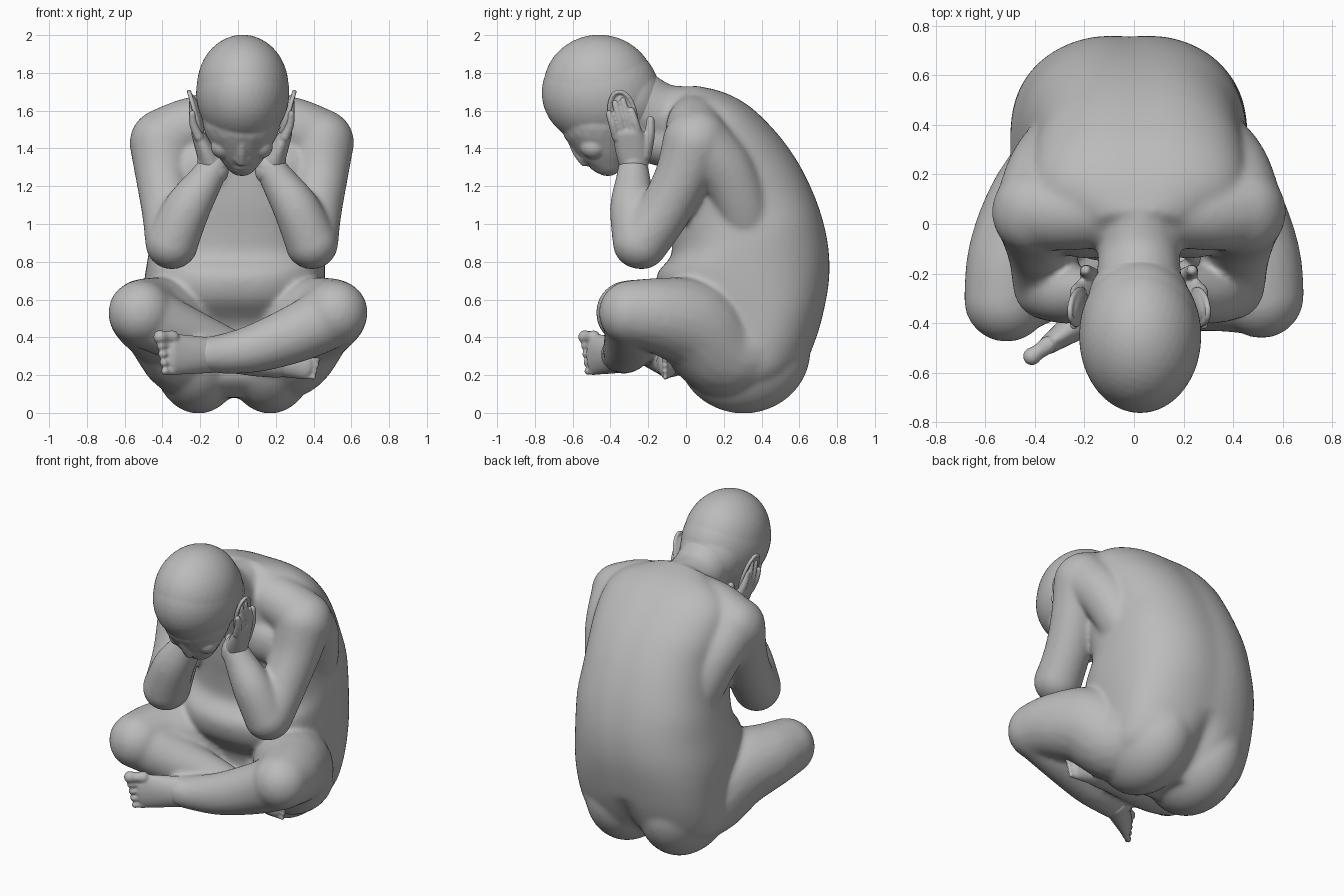
import bpy, bmesh, math
from mathutils import Vector, Matrix, Euler

if "Cube" in bpy.data.objects:
    bpy.data.objects.remove(bpy.data.objects["Cube"], do_unlink=True)

clay = bpy.data.materials.new("grey clay")
clay.use_nodes = True
clay.diffuse_color = (0.5, 0.5, 0.5, 1)
clay.node_tree.nodes["Principled BSDF"].inputs["Base Color"].default_value = (0.5, 0.5, 0.5, 1)
CX = 0.02   # centre line of the upper body


def spline(rows, steps):
    """Catmull-Rom through rows of equal length."""
    out = []
    for i in range(len(rows) - 1):
        a, b = rows[max(i - 1, 0)], rows[i]
        c, d = rows[i + 1], rows[min(i + 2, len(rows) - 1)]
        for k in range(steps):
            t = k / steps
            out.append([0.5 * (2 * q + (r - p) * t + (2 * p - 5 * q + 4 * r - s) * t * t
                               + (3 * q - p - 3 * r + s) * t ** 3)
                        for p, q, r, s in zip(a, b, c, d)])
    return out + [list(rows[-1])]


def blob(bm, loc, radii, rot=(0, 0, 0), detail=3):
    m = Matrix.LocRotScale(Vector(loc), Euler(rot), Vector(radii))
    bmesh.ops.create_icosphere(bm, subdivisions=detail, radius=1, matrix=m)


def limb(bm, rows, steps=9):
    """Rounded limb through (x, y, z, radius) rows."""
    for x, y, z, r in spline(rows, steps):
        blob(bm, (x, y, z), (r, r, r), detail=3 if r > 0.05 else 2)


def mirrored(rows, s, cx=CX):
    return [(cx + s * r[0], *r[1:]) for r in rows]


def skin(name, bm, voxel, smooth):
    """Fuse overlapping volumes into one smooth skin."""
    me = bpy.data.meshes.new(name)
    bmesh.ops.recalc_face_normals(bm, faces=bm.faces)
    bm.to_mesh(me)
    bm.free()
    me.materials.append(clay)
    ob = bpy.data.objects.new(name, me)
    bpy.context.collection.objects.link(ob)
    rm = ob.modifiers.new("fuse", 'REMESH')
    rm.mode = 'VOXEL'
    rm.voxel_size = voxel
    rm.use_smooth_shade = True
    sm = ob.modifiers.new("soften", 'SMOOTH')
    sm.factor = 0.5
    sm.iterations = smooth


# torso: sections from a front point (y, z) to a back point (y, z), half width, centre x
body = bmesh.new()
sections = [
    (0.14, 0.08, 0.45, 0.08, 0.30, -0.02),
    (0.03, 0.17, 0.60, 0.20, 0.43, -0.02),
    (0.01, 0.28, 0.68, 0.35, 0.465, -0.02),
    (-0.01, 0.46, 0.737, 0.55, 0.475, -0.02),
    (-0.13, 0.60, 0.765, 0.72, 0.48, -0.02),
    (-0.155, 0.73, 0.76, 0.88, 0.47, -0.01),
    (-0.08, 0.83, 0.725, 1.04, 0.455, 0.0),
    (-0.08, 0.95, 0.665, 1.20, 0.435, 0.01),
    (-0.10, 1.10, 0.585, 1.35, 0.43, CX),
    (-0.11, 1.25, 0.48, 1.49, 0.44, CX),
    (-0.11, 1.38, 0.34, 1.625, 0.43, CX),
    (-0.11, 1.48, 0.20, 1.70, 0.36, CX),
    (-0.12, 1.55, 0.05, 1.735, 0.18, CX),
]
N = 64
rings = []
for fy, fz, by, bz, w, cx in spline(sections, 4):
    c = Vector((cx, (fy + by) / 2, (fz + bz) / 2))
    v = Vector((0, (by - fy) / 2, (bz - fz) / 2))
    cleft = max(0, 1 - bz / 0.45)
    ring = []
    for i in range(N):
        a = 2 * math.pi * i / N
        ca, sa = math.cos(a), math.sin(a)
        x = math.copysign(abs(ca) ** 0.82, ca) * w
        d = math.copysign(abs(sa) ** 0.82, sa)
        if d > 0:   # spine groove, deepening to the cleft
            d -= 0.02 * math.exp(-(x / 0.09) ** 2) + 0.45 * cleft * math.exp(-(x / 0.06) ** 2)
        ring.append(body.verts.new(c + v * d + Vector((x, 0, 0))))
    rings.append(ring)
for r0, r1 in zip(rings, rings[1:]):
    for i in range(N):
        j = (i + 1) % N
        body.faces.new((r0[i], r0[j], r1[j], r1[i]))
body.faces.new(rings[0])
body.faces.new(rings[-1])

# neck and throat
limb(body, [(CX, 0.06, 1.56, 0.17), (CX, -0.12, 1.575, 0.167), (CX, -0.26, 1.64, 0.178)])
limb(body, [(CX, -0.03, 1.44, 0.16), (CX, -0.15, 1.45, 0.14), (CX, -0.27, 1.47, 0.125)])

for s in (-1, 1):
    # buttock
    blob(body, (-0.02 + s * 0.19, 0.305, 0.333), (0.25, 0.355, 0.337), detail=4)
    # shoulder slope, shoulder blade, chest and arm
    limb(body, mirrored([(0.12, 0.06, 1.54, 0.155), (0.28, 0.05, 1.51, 0.158),
                         (0.42, 0.06, 1.44, 0.17)], s))
    limb(body, mirrored([(0.41, 0.08, 1.42, 0.17), (0.38, 0.21, 1.28, 0.155),
                         (0.32, 0.30, 1.08, 0.15), (0.23, 0.34, 0.90, 0.16)], s))
    blob(body, (CX + s * 0.20, -0.05, 1.29), (0.18, 0.09, 0.14))
    limb(body, mirrored([(0.42, 0.05, 1.43, 0.176), (0.415, -0.02, 1.25, 0.148),
                         (0.39, -0.12, 1.06, 0.14), (0.37, -0.235, 0.90, 0.142)], s))
    limb(body, mirrored([(0.37, -0.25, 0.90, 0.139), (0.29, -0.28, 1.08, 0.124),
                         (0.20, -0.28, 1.22, 0.096), (0.15, -0.28, 1.30, 0.081)], s))
    # hip and thigh
    limb(body, mirrored([(0.17, 0.40, 0.38, 0.26), (0.265, 0.20, 0.325, 0.245),
                         (0.37, 0.04, 0.465, 0.24), (0.475, -0.14, 0.515, 0.20),
                         (0.515, -0.29 - 0.015 * (s < 0), 0.53, 0.173)], s, 0), 11)

# crossed shins, left one in front
limb(body, [(0.51, -0.28, 0.52, 0.17), (0.32, -0.28, 0.425, 0.155), (0.10, -0.31, 0.345, 0.13),
            (-0.06, -0.335, 0.315, 0.108), (-0.16, -0.36, 0.31, 0.094)])
limb(body, [(-0.51, -0.29, 0.52, 0.17), (-0.32, -0.22, 0.43, 0.155), (-0.08, -0.14, 0.34, 0.122),
            (0.10, -0.10, 0.285, 0.094), (0.22, -0.09, 0.265, 0.082)])
skin("body", body, 0.013, 18)

# head
head = bmesh.new()
limb(head, [(CX, -0.20, 1.575, 0.155), (CX, -0.27, 1.58, 0.155)])
blob(head, (CX + 0.005, -0.452, 1.695), (0.247, 0.312, 0.28), detail=4)
blob(head, (CX + 0.005, -0.46, 1.725), (0.243, 0.295, 0.277), detail=4)
blob(head, (CX, -0.31, 1.66), (0.205, 0.195, 0.20), detail=4)                  # nape
limb(head, [(CX, -0.46, 1.56, 0.21), (CX, -0.44, 1.44, 0.15), (CX, -0.415, 1.345, 0.092)], 14)
limb(head, [(CX, -0.60, 1.425, 0.022), (CX, -0.572, 1.375, 0.026), (CX, -0.535, 1.332, 0.03)])
for dz in (0, -0.022):   # lips
    blob(head, (CX, -0.487 - dz, 1.302 + dz * 0.7), (0.048, 0.02, 0.014), (0.7, 0, 0))
for s in (-1, 1):
    blob(head, (CX + s * 0.028, -0.535, 1.345), (0.02, 0.022, 0.018))          # nostril
    blob(head, (CX + s * 0.085, -0.558, 1.435), (0.04, 0.022, 0.016), (0.7, 0, 0))  # eyelid
    blob(head, (CX + s * 0.10, -0.49, 1.41), (0.065, 0.07, 0.065))             # cheek
skin("head", head, 0.0085, 6)

for s, side in ((-1, "right"), (1, "left")):
    # ear: shell with a raised rim
    ear = bmesh.new()
    blob(ear, (CX + s * 0.235, -0.335, 1.575), (0.022, 0.065, 0.115), (0.15, s * 0.25, 0))
    rim = []
    for i in range(9):
        a = math.radians(-70 + 38 * i)
        dz = 0.12 * math.sin(a)
        rim.append((0.245 + 0.28 * dz, -0.335 + 0.068 * math.cos(a) - 0.15 * dz, 1.58 + dz, 0.013))
    limb(ear, mirrored(rim, s), 6)
    skin(side + "_ear", ear, 0.007, 2)

    # hand: palm, four fingers and thumb
    hand = bmesh.new()
    limb(hand, mirrored([(0.145, -0.28, 1.28, 0.076), (0.165, -0.28, 1.33, 0.071)], s), 5)
    for k in range(16):
        t = k / 15
        blob(hand, (CX + s * (0.168 + 0.062 * t), -0.277 - 0.025 * t, 1.33 + 0.14 * t),
             (0.06 - 0.025 * t, 0.083 + 0.005 * math.sin(math.pi * t), 0.05), (0, s * 0.35, 0))
    for base_y, tip_y, tip_z in ((-0.368, -0.408, 1.585), (-0.328, -0.375, 1.64),
                                 (-0.288, -0.334, 1.655), (-0.249, -0.288, 1.60)):
        limb(hand, mirrored([(0.228, base_y, 1.46, 0.026),
                             (0.255, (base_y + tip_y) / 2, (1.47 + tip_z) / 2, 0.023),
                             (0.262, tip_y, tip_z, 0.018)], s))
    limb(hand, mirrored([(0.18, -0.225, 1.37, 0.045), (0.21, -0.195, 1.47, 0.031),
                         (0.215, -0.188, 1.55, 0.022)], s))
    skin(side + "_hand", hand, 0.007, 2)


def foot(name, heel, ball, half_width, toe_len):
    """Foot lying on its outer edge: broad upright, thin sideways."""
    bm = bmesh.new()
    h, b = Vector(heel), Vector(ball)
    d = (b - h).normalized()
    yaw = math.atan2(d.y, d.x)
    for k in range(20):
        t = k / 19
        blob(bm, h.lerp(b, t), (0.06, 0.085 - 0.045 * t, half_width * (0.85 + 0.15 * t)), (0, 0, yaw))
    for i in range(5):   # big toe on top
        r = half_width * (0.34 if i == 0 else 0.25 - 0.012 * i)
        root = b + Vector((0, 0, (0.82 - 0.41 * i) * half_width)) + d * 0.015
        tip = root + d * (toe_len * (1 - 0.1 * i))
        limb(bm, [(*root, r), (*root.lerp(tip, 0.6), r * 0.85), (*tip, r)], 6)
    skin(name, bm, 0.008, 3)


foot("left_foot", (-0.13, -0.335, 0.305), (-0.335, -0.48, 0.31), 0.11, 0.08)
foot("right_foot", (0.17, -0.09, 0.262), (0.345, -0.105, 0.255), 0.077, 0.065)
